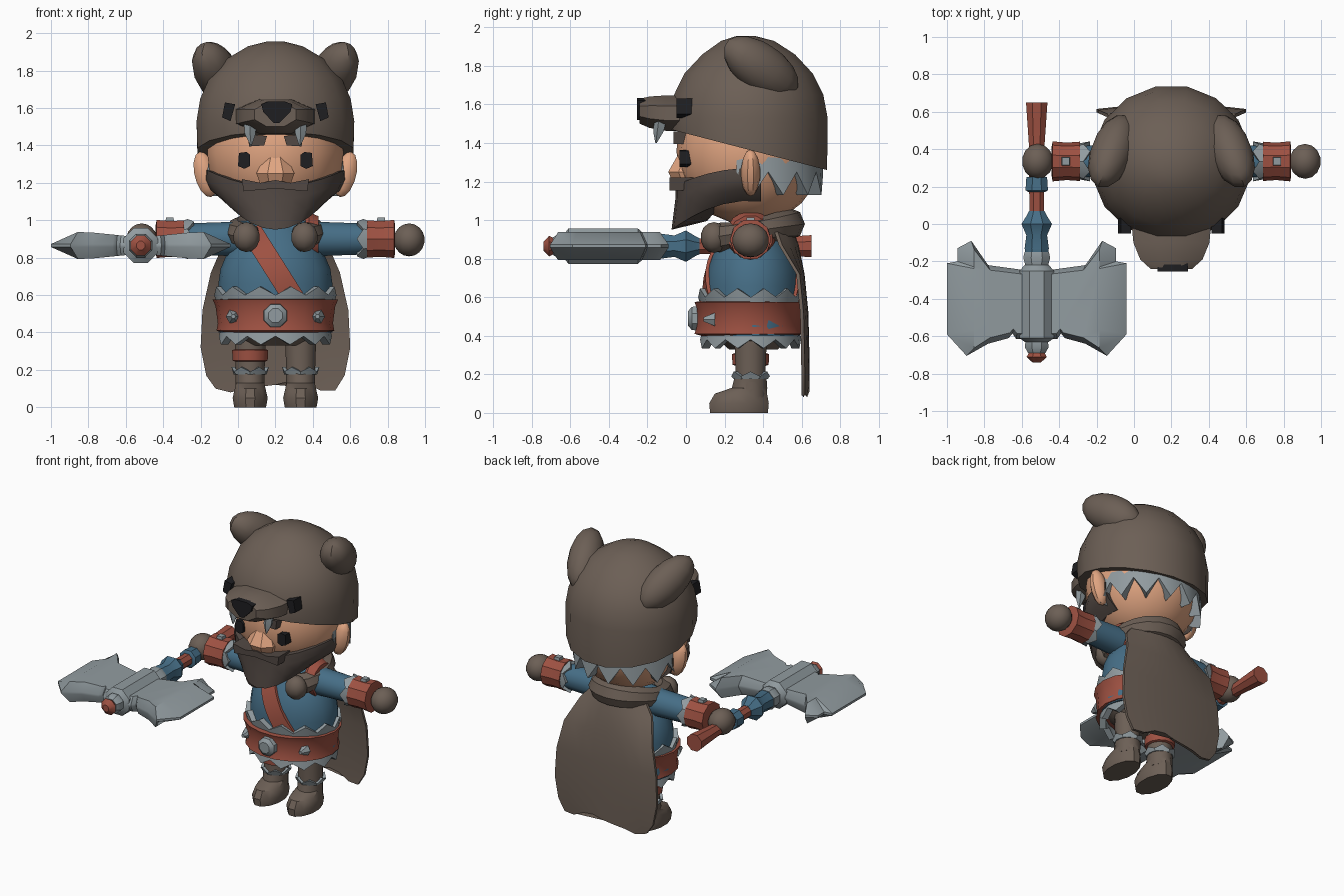
import bpy, bmesh, math
from mathutils import Euler

cube = bpy.data.objects.get("Cube")
if cube:
    bpy.data.objects.remove(cube, do_unlink=True)

CX = 0.2            # symmetry plane of the figure
SIDES = (-1, 1)
parts = []


def material(name, rgb):
    m = bpy.data.materials.new(name)
    m.use_nodes = True
    m.diffuse_color = (*rgb, 1)
    m.node_tree.nodes["Principled BSDF"].inputs["Base Color"].default_value = (*rgb, 1)
    return m


FUR = material("fur brown", (.15, .115, .092))
BEARD = material("beard brown", (.085, .066, .057))
SKIN = material("skin", (.75, .375, .22))
BLUE = material("cloth blue", (.061, .156, .24))
RED = material("leather red", (.34, .082, .054))
GREY = material("steel grey", (.285, .33, .35))
BLACK = material("black", (.013, .013, .015))


def finish(name, bm, mat):
    bmesh.ops.recalc_face_normals(bm, faces=bm.faces)
    me = bpy.data.meshes.new(name)
    bm.to_mesh(me)
    bm.free()
    me.materials.append(mat)
    ob = bpy.data.objects.new(name, me)
    bpy.context.collection.objects.link(ob)
    parts.append(ob)
    return ob


def skin(name, loops, mat, wrap=False):
    """Bridge equal-length closed loops; cap the ends unless they wrap."""
    bm = bmesh.new()
    rows = [[bm.verts.new(p) for p in loop] for loop in loops]
    n = len(rows[0])
    pairs = list(zip(rows, rows[1:])) + ([(rows[-1], rows[0])] if wrap else [])
    for a, b in pairs:
        for i in range(n):
            j = (i + 1) % n
            bm.faces.new((a[i], a[j], b[j], b[i]))
    if not wrap:
        bm.faces.new(rows[0])
        bm.faces.new(rows[-1])
    return finish(name, bm, mat)


def place(axis, t, u, v):
    return {"x": (t, u, v), "y": (u, t, v), "z": (u, v, t)}[axis]


def loft(name, axis, rings, mat, n=12):
    """Rings are (position, centre u, centre v, radius u, radius v)."""
    angles = [math.tau * (i + .5) / n for i in range(n)]
    return skin(name, [[place(axis, t, u + ru * math.sin(a), v + rv * math.cos(a)) for a in angles]
                       for t, u, v, ru, rv in rings], mat)


def prism(name, outline, y0, y1, mat):
    return skin(name, [[(x, y, z) for x, z in outline] for y in (y0, y1)], mat)


def ball(name, loc, radii, mat, rot=(0, 0, 0), seg=14, rings=9):
    bm = bmesh.new()
    bmesh.ops.create_uvsphere(bm, u_segments=seg, v_segments=rings, radius=1)
    turn = Euler(rot).to_matrix()
    for v in bm.verts:
        v.co = turn @ type(v.co)(a * b for a, b in zip(v.co, radii)) + type(v.co)(loc)
    return finish(name, bm, mat)


def zigzag(name, axis, u, v, ru, rv, base, low, tip, mat, n=24, a0=0, a1=math.tau, thick=.03):
    """Ring or arc of pointed trim."""
    full = a1 - a0 > 6.2
    loops = []
    for i in range(n if full else n + 1):
        a = a0 + (a1 - a0) * i / n
        end = tip if i % 2 else low
        loops.append([place(axis, t, u + (ru + d) * math.sin(a), v + (rv + d) * math.cos(a))
                      for t, d in ((base, -thick), (base, 0), (end, .012), (end, -thick))])
    return skin(name, loops, mat, wrap=full)


# Bear hood with a sloping lower edge
hood = loft("hood", "z", [(1.3, CX, .325, .425, .415), (1.53, CX, .325, .43, .418), (1.65, CX, .325, .41, .395),
                          (1.76, CX, .325, .36, .34), (1.86, CX, .325, .27, .245), (1.93, CX, .32, .15, .14),
                          (1.955, CX, .31, .05, .05)], FUR, 16)
for vert in hood.data.vertices[:16]:
    vert.co.z = 1.45 - .26 * vert.co.y
loft("hood_muzzle", "y", [(.05, CX, 1.555, .235, .1), (-.1, CX, 1.555, .22, .1), (-.19, CX, 1.56, .18, .088),
                          (-.24, CX, 1.565, .12, .07)], FUR, 8)
prism("hood_nose", [(.125, 1.62), (.16, 1.635), (.25, 1.635), (.29, 1.62), (.28, 1.58), (.22, 1.52), (.19, 1.52),
                    (.135, 1.58)], -.255, -.18, BLACK)
for s in SIDES:
    ball("hood_ear", (CX + s * .315, .39, 1.79), (.115, .235, .125), FUR, (-.58, 0, s * .38))
    prism("hood_eye", [(CX + s * d, z) for d, z in ((.215, 1.62), (.27, 1.63), (.285, 1.55), (.24, 1.53))],
          -.05, .06, BLACK)
    loft("hood_fang", "z", [(1.52, CX + s * .135, -.13, .035, .035), (1.46, CX + s * .135, -.14, .03, .03),
                            (1.40, CX + s * .13, -.155, .004, .004)], GREY, 5)

# Head and face
ball("head", (CX, .33, 1.36), (.37, .38, .385), SKIN, seg=18, rings=12)
loft("nose", "z", [(1.35, CX, .02, .06, .06), (1.25, CX, .0, .11, .1), (1.20, CX, .01, .09, .085)], SKIN, 8)
for s in SIDES:
    ball("ear", (CX + s * .375, .335, 1.245), (.06, .05, .125), SKIN, (0, s * .25, 0), 10, 7)
    prism("eye", [(CX + s * d, z) for d, z in ((.135, 1.35), (.155, 1.365), (.195, 1.36), (.2, 1.29), (.165, 1.275),
                                               (.135, 1.29))], -.035, .06, BLACK)
    prism("eyebrow", [(CX + s * d, z) for d, z in ((.045, 1.45), (.15, 1.46), (.14, 1.395), (.06, 1.4))],
          -.065, .06, BEARD)
zigzag("back_hair", "z", CX, .33, .36, .37, 1.34, 1.25, 1.13, GREY, 16, -1.75, 1.75, .06)

# Beard as cross-sections swept around the jaw
sections = []
for i in range(15):
    a = -1.72 + 3.44 * i / 14
    k = math.sin(a) ** 2
    top, bottom = 1.18 + .09 * k, .95 + .15 * k
    sections.append([(CX + rx * math.sin(a), .33 - ry * math.cos(a), top + (bottom - top) * t)
                     for t, rx, ry in ((0, .28, .3), (0, .37, .385), (.3, .375, .385), (.65, .345, .395),
                                       (1, .27, .405), (.8, .15, .22))])
skin("beard", sections, BEARD)
prism("moustache", [(.02, 1.22), (.12, 1.2), (.2, 1.215), (.28, 1.2), (.38, 1.22), (.37, 1.155), (.2, 1.17),
                    (.03, 1.155)], -.085, .06, BEARD)


# Torso
def girth(z):
    return .305 - 1.75 * max(0, z - .66) ** 2


loft("lower_fur", "z", [(.33, CX, .35, .17, .13), (.42, CX, .345, .28, .23)], FUR, 16)
loft("tunic", "z", [(z, CX, .345, girth(z), girth(z) * .8) for z in (.4, .55, .66, .74, .82, .9, .97)], BLUE, 18)
zigzag("tunic_upper_trim", "z", CX, .335, .315, .26, .56, .6, .645, GREY)
zigzag("tunic_lower_trim", "z", CX, .335, .29, .25, .43, .38, .335, GREY)

# Belt with raised lips, buckle and studs
loft("belt", "z", [(.40, CX, .325, .28, .25), (.41, CX, .325, .315, .285), (.45, CX, .325, .308, .272),
                   (.54, CX, .325, .32, .272), (.575, CX, .325, .335, .285), (.58, CX, .325, .29, .25)], RED, 18)
loft("buckle", "y", [(.06, CX, .49, .068, .068), (.03, CX, .49, .065, .065), (.01, CX, .49, .04, .04)], GREY, 8)
for s in SIDES:
    loft("belt_stud", "y", [(.15, CX + s * .225, .485, .04, .04), (.09, CX + s * .225, .485, .012, .012)], GREY, 6)

# Diagonal strap over chest and back
for name, s in (("chest_strap", -1), ("back_strap", 1)):
    loops = []
    for i in range(9):
        t = i / 8
        loop = []
        for side, lift in ((-1, -.02), (-1, .015), (1, .015), (1, -.02)):
            x, z = .06 + .24 * t + side * .055, .96 - .38 * t + side * .02
            g = girth(z)
            depth = math.sqrt(max(.05, 1 - ((x - CX) / g) ** 2))
            loop.append((x, .345 + s * (g * .8 * depth + lift), z))
        loops.append(loop)
    skin(name, loops, RED)
loft("shoulder_band", "x", [(.36, .335, .92, .12, .12), (.38, .335, .92, .13, .13), (.43, .335, .91, .115, .115)], RED)

# Fur collar, open at the front
collar = []
for i in range(17):
    a = -2.45 + 4.9 * i / 16
    r = .075 + .012 * math.cos(a * 2)
    x, y, z = .205 * math.sin(a), .33 + .2 * math.cos(a), .94 + .04 * math.cos(a)
    collar.append([(CX + x + r * math.cos(b) * math.sin(a), y + r * math.cos(b) * math.cos(a), z + r * math.sin(b))
                   for b in (math.tau * k / 8 for k in range(8))])
skin("fur_collar", collar, FUR)
for s in SIDES:
    ball("collar_end", (CX + s * .155, .145, .91), (.075, .07, .08), FUR, seg=10, rings=7)

# Cape
cape = []
for z, half, y in ((1.0, .17, .53), (.87, .28, .575), (.72, .345, .605), (.52, .39, .625), (.32, .4, .63),
                   (.17, .37, .632), (.1, .32, .632)):
    cols = [k / 4 for k in range(-4, 5)]
    rag = [0, -.02, 0, .01, .02, .04, .03, -.01, -.01] if z < .15 else [0] * 9
    curve = .025 + (.06 if z > .8 else 0)
    front = [(CX + u * half, y - .008 - curve * u * u, z + d) for u, d in zip(cols, rag)]
    cape.append(front + [(x, yy + .018, zz) for x, yy, zz in reversed(front)])
skin("cape", cape, FUR)

# Arms, bracers and hands
for s in SIDES:
    def along(*ds):
        return [(CX + s * d, .335, .9, r, r) for d, r in ds]
    loft("sleeve", "x", along((.05, .11), (.22, .095), (.5, .085)), BLUE)
    loft("bracer", "x", along((.488, .085), (.49, .105), (.56, .1), (.635, .107), (.64, .08)), RED, 10)
    zigzag("bracer_trim", "x", .335, .9, .095, .095, CX + s * .5, CX + s * .47, CX + s * .435, GREY, 12)
    loft("bracer_stud", "z", [(.98, CX + s * .565, .335, .035, .035), (1.015, CX + s * .565, .335, .028, .028)],
         GREY, 4)
    ball("hand", (CX + s * .715, .335, .895), (.085, .095, .088), FUR)

# Legs and boots
for s in SIDES:
    x = CX + s * .135
    loft("leg", "z", [(.08, x, .335, .08, .085), (.2, x, .335, .08, .08), (.42, x, .335, .088, .088)], FUR)
    loft("boot", "z", [(0, x, .275, .088, .155), (.05, x, .275, .097, .16), (.1, x, .285, .085, .14),
                       (.13, x, .33, .078, .095), (.19, x, .335, .082, .085)], FUR)
    zigzag("boot_trim", "z", x, .335, .088, .088, .175, .19, .215, GREY, 12)
loft("leg_band", "z", [(z, CX - .135, .335, r, r) for z, r in ((.245, .085), (.25, .097), (.305, .1), (.31, .085))], RED)

# Double-bladed axe held along the front-back axis
AX, AZ = -.52, .865


def shaft(name, mat, n, *rings):
    loft(name, "y", [(y, AX, AZ, r, r) for y, r in rings], mat, n)


shaft("axe_handle", RED, 8, (.65, .062), (.42, .045), (-.05, .042))
shaft("axe_grip_ring", BLUE, 8, (.25, .06), (.18, .065), (.17, .045))
shaft("axe_collar", BLUE, 8, (.07, .045), (.05, .055), (.0, .088), (-.06, .06), (-.13, .07), (-.16, .065))
shaft("axe_neck", GREY, 8, (-.15, .07), (-.18, .078), (-.24, .06))
shaft("axe_hub", GREY, 8, (-.22, .07), (-.25, .1), (-.61, .1), (-.63, .07))
shaft("axe_end_ring", GREY, 8, (-.62, .065), (-.66, .068), (-.69, .05))
shaft("axe_tip", RED, 8, (-.67, .035), (-.71, .058), (-.74, .025))
# Blade outline as (distance from shaft, y); thick body, thin rim
outline = [(.04, -.25), (.26, -.22), (.35, -.09), (.425, -.13), (.425, -.2), (.48, -.21), (.48, -.59), (.375, -.705),
           (.26, -.64), (.15, -.61), (.13, -.585), (.11, -.615), (.04, -.615)]
for s in SIDES:
    def layer(z, inset):
        if not inset:
            return [(AX + s * d, y, AZ + z) for d, y in outline]
        return [(AX + s * min(d, .35) * .96, -.41 + (y + .41) * .86, AZ + z * (.6 + min(d, .3) * 1.35))
                for d, y in outline]
    skin("axe_blade", [layer(-.072, True), layer(-.008, False), layer(.008, False), layer(.072, True)], GREY)

# Smooth shading with crisp edges
bpy.ops.object.select_all(action="DESELECT")
for ob in parts:
    ob.select_set(True)
bpy.context.view_layer.objects.active = parts[0]
bpy.ops.object.shade_smooth_by_angle(angle=math.radians(35))
